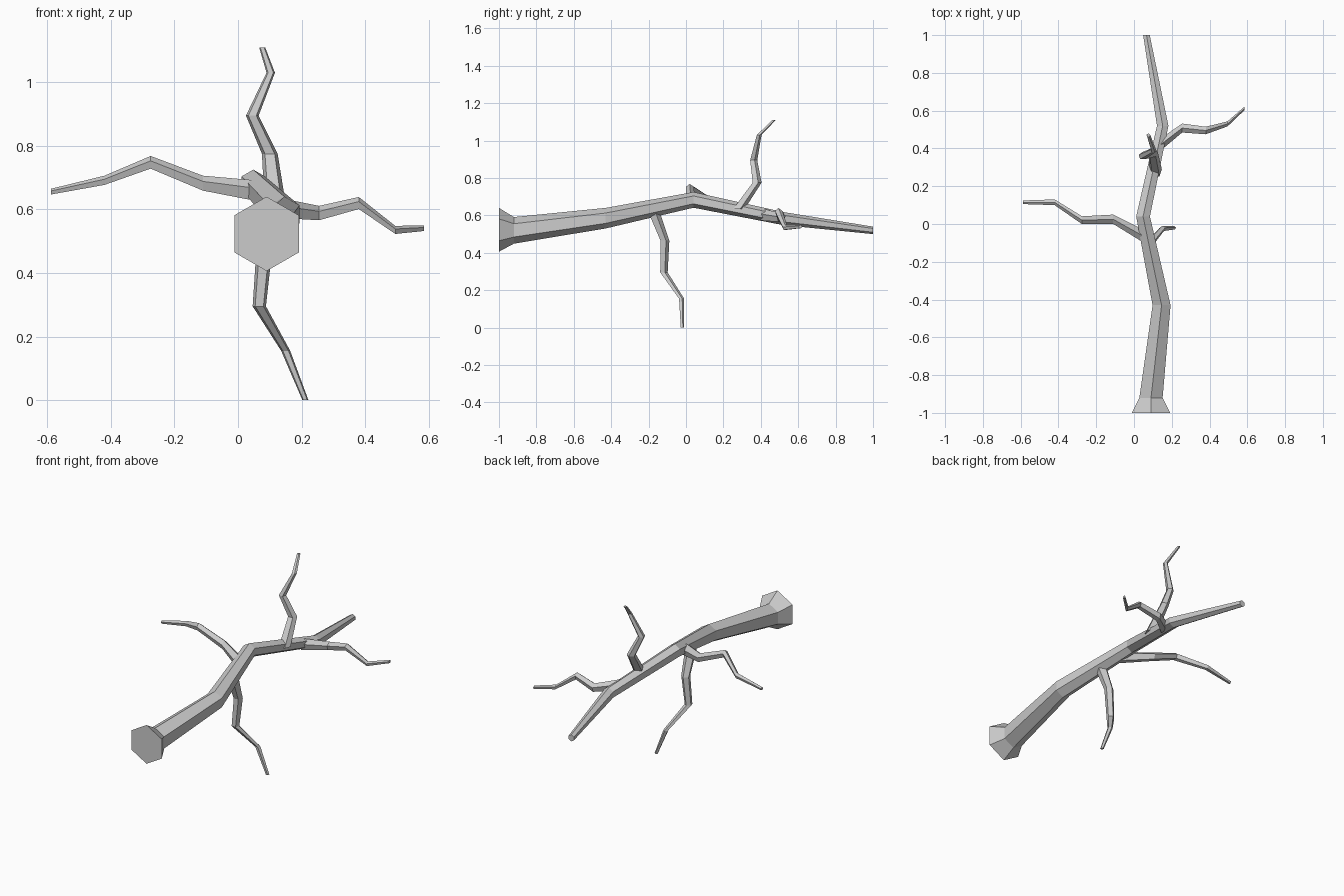
import bpy, bmesh, math
from mathutils import Vector

cube = bpy.data.objects.get("Cube")
if cube:
    bpy.data.objects.remove(cube, do_unlink=True)

bark = bpy.data.materials.new("grey_bark")
bark.use_nodes = True
bark.diffuse_color = (0.6, 0.6, 0.6, 1)
bark.node_tree.nodes["Principled BSDF"].inputs["Base Color"].default_value = (0.6, 0.6, 0.6, 1)

AXES = {
    "x": (Vector((0, 1, 0)), Vector((0, 0, 1))),
    "y": (Vector((1, 0, 0)), Vector((0, 0, 1))),
    "z": (Vector((1, 0, 0)), Vector((0, 1, 0))),
}


def limb(name, axis, sides, path):
    """Tapered, faceted tube whose rings all lie square to one axis."""
    u, v = AXES[axis]
    bm = bmesh.new()
    rings = []
    for x, y, z, r in path:
        ring = []
        for i in range(sides):
            a = math.pi / 2 + math.tau * i / sides
            ring.append(bm.verts.new(Vector((x, y, z)) + r * (math.cos(a) * u + math.sin(a) * v)))
        rings.append(ring)
    for a, b in zip(rings, rings[1:]):
        for i in range(sides):
            j = (i + 1) % sides
            bm.faces.new((a[i], a[j], b[j], b[i]))
    bm.faces.new(rings[0])
    bm.faces.new(rings[-1])
    bmesh.ops.recalc_face_normals(bm, faces=bm.faces)
    mesh = bpy.data.meshes.new(name)
    bm.to_mesh(mesh)
    bm.free()
    mesh.materials.append(bark)
    obj = bpy.data.objects.new(name, mesh)
    bpy.context.collection.objects.link(obj)


# Main stem with a flared foot
limb("main_stem", "y", 6, [
    (0.09, -1, 0.523, 0.117), (0.09, -0.92, 0.52, 0.071), (0.146, -0.43, 0.585, 0.055),
    (0.048, 0.04, 0.683, 0.042), (0.152, 0.52, 0.583, 0.035), (0.066, 1, 0.52, 0.02)])

# Side twigs, each rooted inside the stem
limb("right_twig", "x", 5, [
    (0.06, -0.07, 0.655, 0.036), (-0.11, 0.025, 0.68, 0.026), (-0.275, 0.02, 0.746, 0.022),
    (-0.42, 0.115, 0.69, 0.016), (-0.588, 0.115, 0.655, 0.01)])
limb("left_twig", "x", 5, [
    (0.14, 0.42, 0.6, 0.034), (0.255, 0.508, 0.586, 0.025), (0.38, 0.495, 0.618, 0.021),
    (0.495, 0.53, 0.534, 0.014), (0.585, 0.612, 0.54, 0.01)])
limb("upper_twig", "z", 5, [
    (0.115, 0.28, 0.635, 0.034), (0.1, 0.378, 0.775, 0.026), (0.045, 0.36, 0.895, 0.021),
    (0.103, 0.39, 1.03, 0.014), (0.076, 0.47, 1.11, 0.01)])
limb("lower_twig", "z", 5, [
    (0.085, -0.175, 0.62, 0.034), (0.082, -0.115, 0.465, 0.026), (0.067, -0.12, 0.295, 0.022),
    (0.15, -0.025, 0.155, 0.015), (0.212, -0.02, 0, 0.01)])
